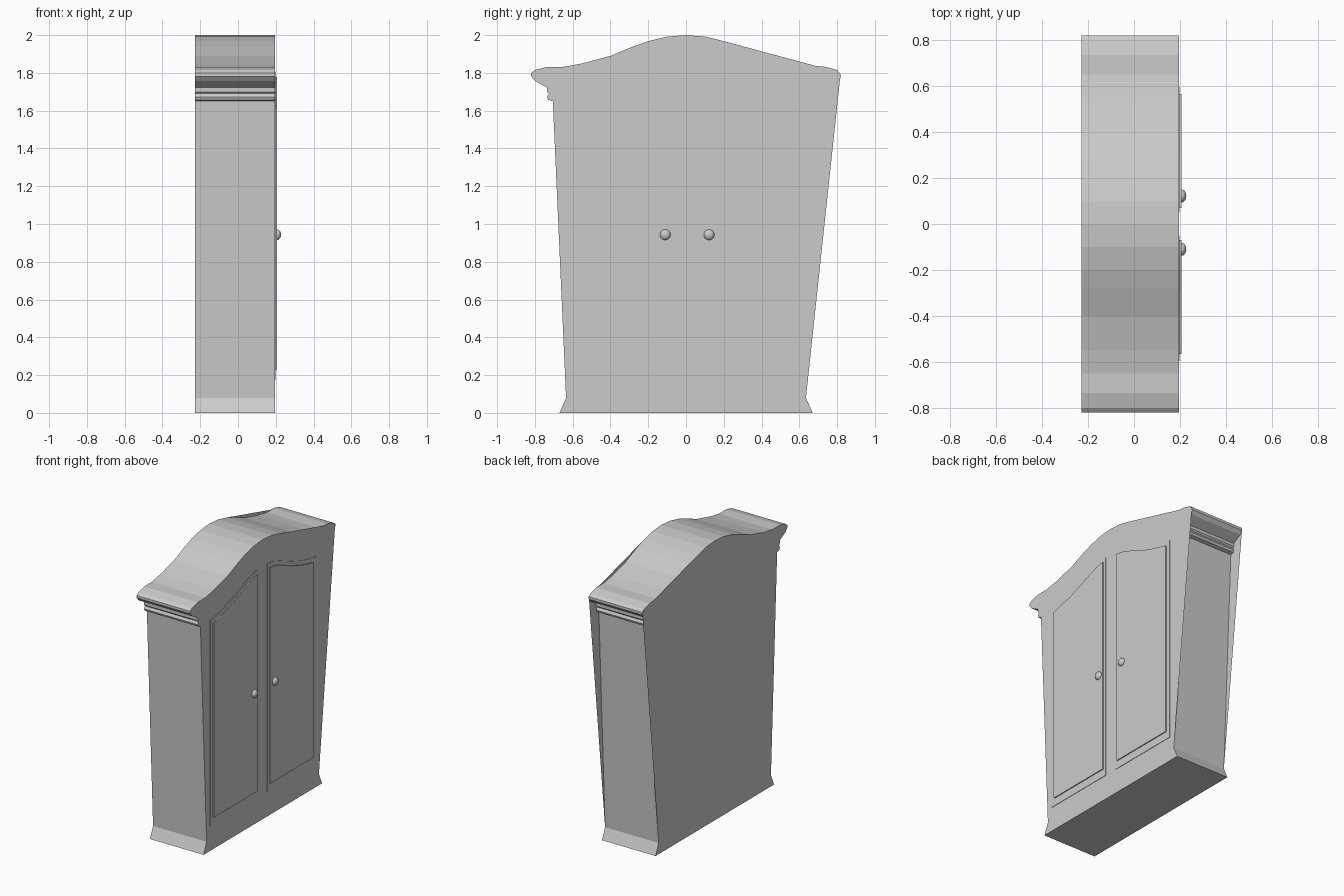
import bpy, bmesh
from mathutils import Matrix

if "Cube" in bpy.data.objects:
    bpy.data.objects.remove(bpy.data.objects["Cube"])

BACK, FRONT = -0.228, 0.196

# Half outline of the carcass (outward y, z): base, wall, cornice, arched crown
HALF = [(0.67, 0), (0.635, 0.08), (0.705, 1.65), (0.73, 1.657), (0.736, 1.672),
        (0.726, 1.69), (0.735, 1.70), (0.735, 1.722), (0.768, 1.74), (0.80, 1.758),
        (0.82, 1.782), (0.82, 1.80), (0.80, 1.815), (0.735, 1.832), (0.65, 1.832),
        (0.55, 1.85), (0.40, 1.89), (0.28, 1.94), (0.20, 1.968), (0.10, 1.992)]
PEAK = [(0, 2.0)]

# Door panel outline (outward y, z) with a sweeping top
PANEL = [(0.07, 0.23), (0.565, 0.23), (0.565, 1.62), (0.50, 1.638), (0.40, 1.665),
         (0.30, 1.70), (0.20, 1.743), (0.12, 1.77), (0.07, 1.777)]


def finish(name, bm):
    bmesh.ops.recalc_face_normals(bm, faces=bm.faces)
    me = bpy.data.meshes.new(name)
    bm.to_mesh(me)
    bm.free()
    ob = bpy.data.objects.new(name, me)
    bpy.context.collection.objects.link(ob)
    return ob


def extrude_outline(name, pts, x0, x1, caps=True):
    """Extrude a closed y-z outline along x, optionally with end faces."""
    bm = bmesh.new()
    a = [bm.verts.new((x0, y, z)) for y, z in pts]
    b = [bm.verts.new((x1, y, z)) for y, z in pts]
    n = len(pts)
    for i in range(n):
        j = (i + 1) % n
        bm.faces.new((a[i], a[j], b[j], b[i]))
    if caps:
        bm.faces.new(a)
        bm.faces.new(b)
    return finish(name, bm)


def sheet(name, pts, x):
    """Single flat board in the y-z plane."""
    bm = bmesh.new()
    bm.faces.new([bm.verts.new((x, y, z)) for y, z in pts])
    return finish(name, bm)


# Carcass shell: base, side walls, moulded cornice and crown
left = [(-y, z) for y, z in HALF]
extrude_outline("carcass_shell", HALF + PEAK + left[::-1], BACK, FRONT, caps=False)

# Front and back boards: moulded on one side, cut straight on the other
straight = [(0.67, 0), (0.635, 0.08), (0.814, 1.755), (0.82, 1.79), (0.80, 1.815),
            (0.74, 1.832), (0.69, 1.836), (0.20, 1.968), (0.10, 1.992)]
board = straight + PEAK + left[::-1]
sheet("front_board", board, FRONT)
back = sheet("back_board", board, BACK)
back.data.flip_normals() if back.data.polygons[0].normal.x > 0 else None
front = bpy.data.objects["front_board"]
front.data.flip_normals() if front.data.polygons[0].normal.x < 0 else None

# Doors: thin frame, raised panel and knob on each side
for side, s, knob_y in (("left", -1, -0.11), ("right", 1, 0.122)):
    frame = [(0.05, 0.175), (0.597, 0.175)] + [
        (y + (0.032 if y > 0.56 else -0.02 if y < 0.08 else 0), z + 0.03)
        for y, z in PANEL[2:]]
    extrude_outline(side + "_door_frame", [(s * y, z) for y, z in frame],
                    FRONT - 0.004, FRONT + 0.003)
    extrude_outline(side + "_door_panel", [(s * y, z) for y, z in PANEL],
                    FRONT - 0.002, FRONT + 0.01)
    bm = bmesh.new()
    bmesh.ops.create_uvsphere(
        bm, u_segments=16, v_segments=10, radius=0.028,
        matrix=Matrix.Translation((0.208, knob_y, 0.943)) @ Matrix.Diagonal((0.7, 1, 1, 1)))
    for f in bm.faces:
        f.smooth = True
    finish(side + "_knob", bm)
